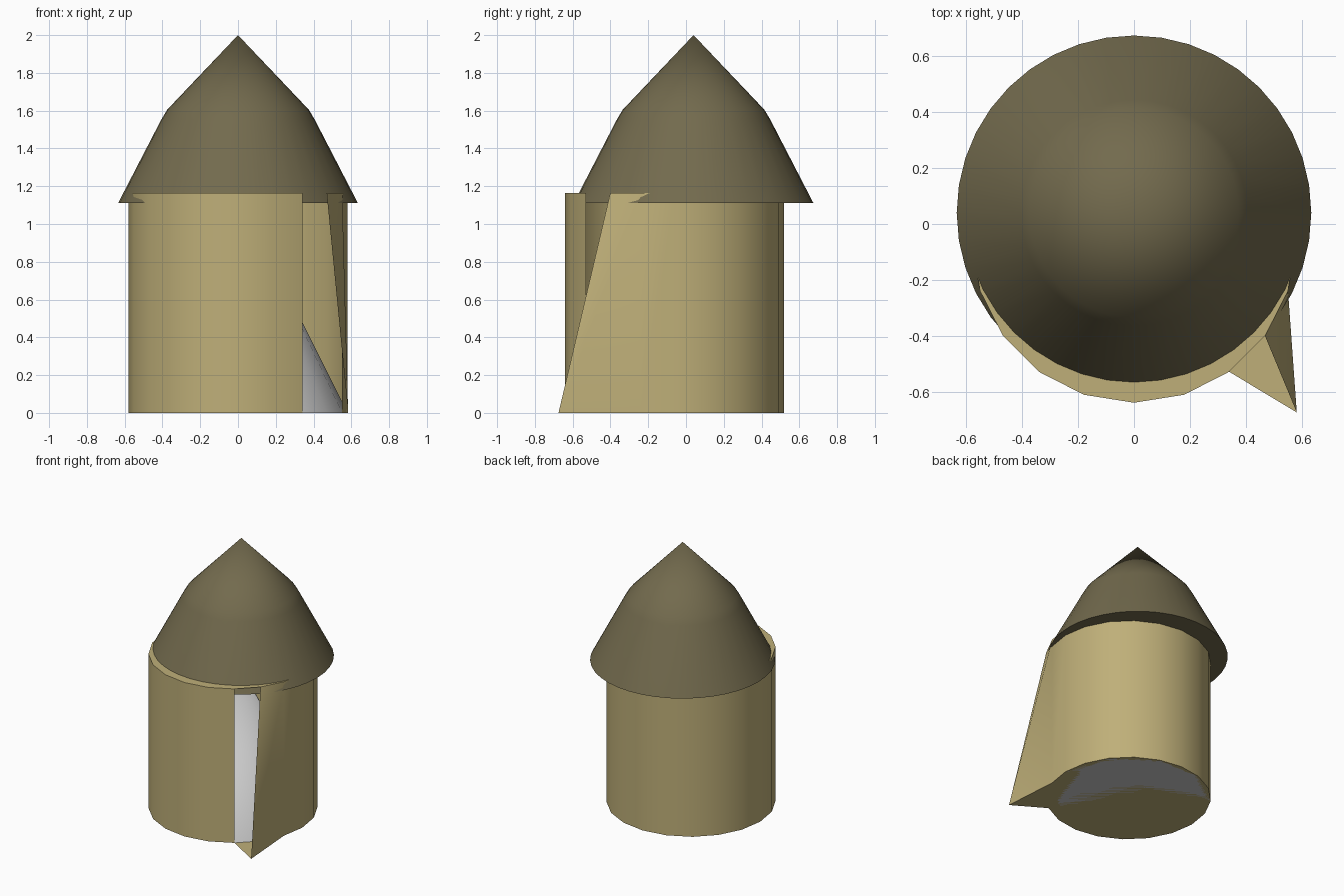
import bpy, bmesh
from math import sin, cos, tau

if "Cube" in bpy.data.objects:
    bpy.data.objects.remove(bpy.data.objects["Cube"])

def material(name, rgb):
    m = bpy.data.materials.new(name)
    m.diffuse_color = (*rgb, 1)
    m.use_nodes = True
    m.node_tree.nodes["Principled BSDF"].inputs["Base Color"].default_value = m.diffuse_color
    return m

def add_object(name, bm, mat=None, angle=0.6):
    bmesh.ops.recalc_face_normals(bm, faces=bm.faces[:])
    me = bpy.data.meshes.new(name)
    bm.to_mesh(me)
    bm.free()
    ob = bpy.data.objects.new(name, me)
    bpy.context.collection.objects.link(ob)
    if mat:
        me.materials.append(mat)
    bpy.ops.object.select_all(action='DESELECT')
    ob.select_set(True)
    bpy.context.view_layer.objects.active = ob
    bpy.ops.object.shade_smooth_by_angle(angle=angle)
    return ob

def ring(bm, r, z, cy, n):
    # Starts at the front (-y) and runs towards +x
    return [bm.verts.new((r * sin(tau * i / n), cy - r * cos(tau * i / n), z))
            for i in range(n)]

def skin(bm, a, b, skip=()):
    n = len(a)
    for i in range(n):
        if i not in skip:
            j = (i + 1) % n
            bm.faces.new((a[i], a[j], b[j], b[i]))

def fan(bm, a, apex):
    for i in range(len(a)):
        bm.faces.new((a[i], a[(i + 1) % len(a)], apex))

wall_mat = material("wall", (0.52, 0.43, 0.19))
roof_mat = material("roof", (0.17, 0.145, 0.075))
SIDES, R, CY, TOP = 20, 0.58, -0.06, 1.165

# Wall: capped drum with one missing panel and the next one pulled outwards
bm = bmesh.new()
low = ring(bm, R, 0, CY, SIDES)
high = ring(bm, R, TOP, CY, SIDES)
skin(bm, low, high, skip=(2, 3))
low[3].co = (0.583, -0.675, 0)
bm.faces.new((low[3], high[4], high[3]))
bm.faces.new((low[3], low[4], high[4]))
bm.faces.new(low)
bm.faces.new(high)
add_object("wall", bm, wall_mat)

# Inner cone seen through the opening
bm = bmesh.new()
base = ring(bm, R, 0, CY, SIDES)
fan(bm, base, bm.verts.new((0, CY, TOP)))
bm.faces.new(base)
add_object("inner_cone", bm)

# Roof: pointed cap with a bend part-way up
bm = bmesh.new()
rings = [ring(bm, r, z, 0.04, 40)
         for r, z in ((0.635, 1.11), (0.405, 1.555), (0.375, 1.605))]
for a, b in zip(rings, rings[1:]):
    skin(bm, a, b)
fan(bm, rings[-1], bm.verts.new((0, 0.04, 2)))
bm.faces.new(rings[0])
add_object("roof", bm, roof_mat)
